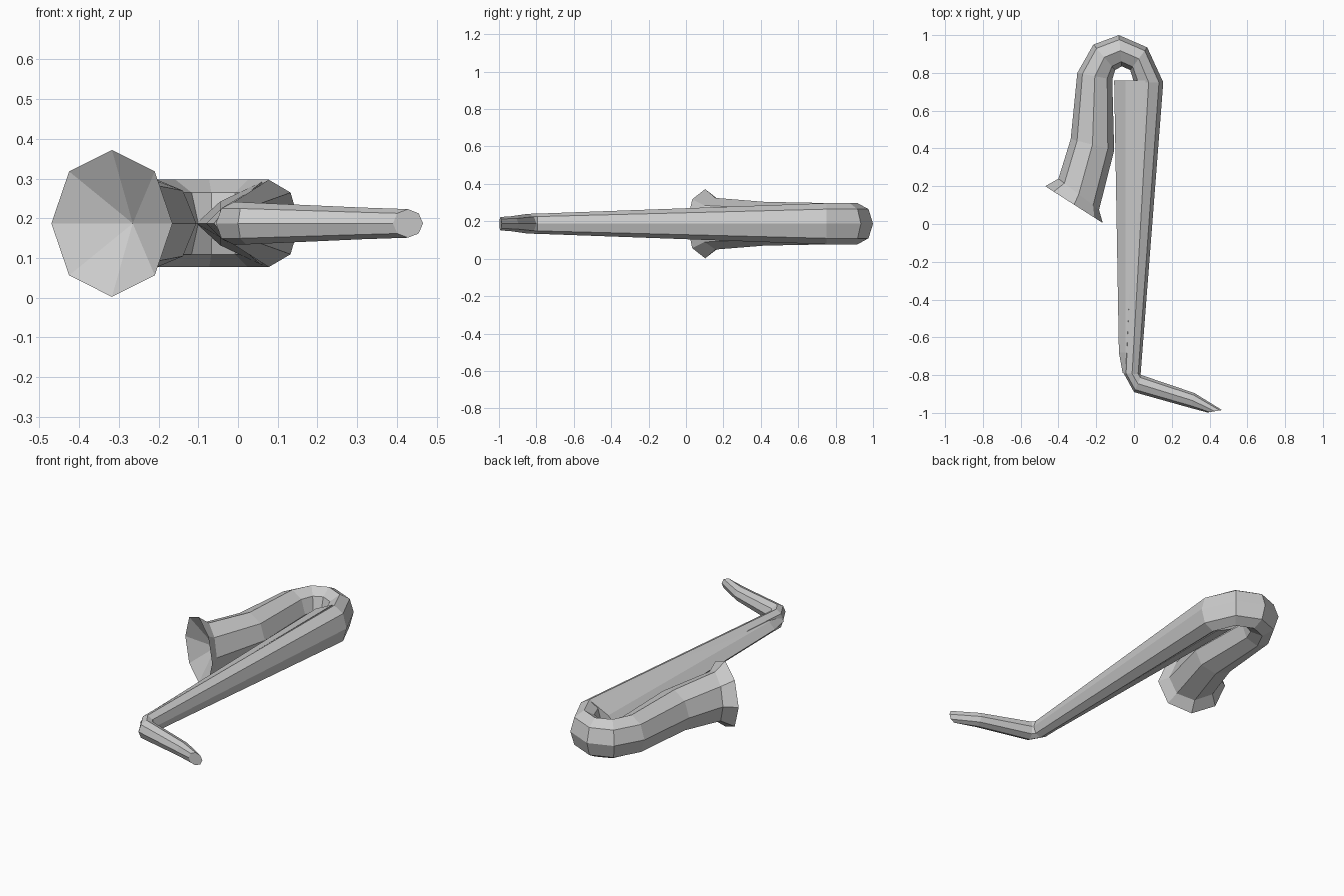
import bpy, bmesh, math
from mathutils import Vector

cube = bpy.data.objects.get("Cube")
if cube:
    bpy.data.objects.remove(cube)

MID_Z = 0.187
SIDES = 8

metal = bpy.data.materials.new("grey_metal")
metal.use_nodes = True
GREY = (0.6, 0.6, 0.6, 1)
metal.diffuse_color = GREY
metal.node_tree.nodes["Principled BSDF"].inputs["Base Color"].default_value = GREY


def finish(bm, name):
    bmesh.ops.recalc_face_normals(bm, faces=bm.faces)
    mesh = bpy.data.meshes.new(name)
    bm.to_mesh(mesh)
    bm.free()
    mesh.materials.append(metal)
    obj = bpy.data.objects.new(name, mesh)
    bpy.context.collection.objects.link(obj)
    return obj


def ring(bm, outer, inner, rise):
    """Octagon spanning two plan points, with a given half height."""
    a, b = Vector((*outer, MID_Z)), Vector((*inner, MID_Z))
    mid, half = (a + b) / 2, (a - b) / 2
    angles = [math.tau * i / SIDES for i in range(SIDES)]
    return [bm.verts.new(mid + half * math.cos(t) + Vector((0, 0, rise * math.sin(t))))
            for t in angles]


def bridge(bm, r1, r2):
    n = len(r1)
    for i in range(n):
        j = (i + 1) % n
        bm.faces.new((r1[i], r1[j], r2[j], r2[i]))


def tube(name, sections, bell_centre=None):
    bm = bmesh.new()
    rings = [ring(bm, *s) for s in sections]
    for r1, r2 in zip(rings, rings[1:]):
        bridge(bm, r1, r2)
    bm.faces.new(rings[0])
    if bell_centre:
        # Hollow of the bell: a fan sunk into the rim
        c = bm.verts.new((*bell_centre, MID_Z))
        last = rings[-1]
        for i in range(SIDES):
            bm.faces.new((last[i], last[(i + 1) % SIDES], c))
    else:
        bm.faces.new(rings[-1])
    return finish(bm, name)


# Mouthpiece and neck, from slanted tip to elbow
elbow = ((0.0, -0.89), (0.04, -0.8), 0.053)
tube("mouthpiece_neck", [
    ((0.39, -0.998), (0.466, -0.985), 0.036),
    ((0.3, -0.974), (0.32, -0.895), 0.04),
    elbow,
])

# Body: elbow, widening tube, bow and flared bell
tube("body_and_bell", [
    elbow,
    ((-0.055, -0.79), (0.035, -0.795), 0.054),
    ((0.0, 0.75), (0.155, 0.75), 0.11),
    ((-0.02, 0.815), (0.07, 0.935), 0.11),
    ((-0.065, 0.835), (-0.08, 1.0), 0.11),
    ((-0.1, 0.815), (-0.215, 0.95), 0.11),
    ((-0.115, 0.765), (-0.3, 0.8), 0.11),
    ((-0.105, 0.39), (-0.335, 0.45), 0.117),
    ((-0.185, 0.075), (-0.4, 0.24), 0.138),
    ((-0.165, 0.005), (-0.47, 0.2), 0.185),
], bell_centre=(-0.265, 0.18))

# Wedge-shaped fin along the inner side of the body
bm = bmesh.new()
fin = []
for y, apex, mid, mid_h, root, root_h in (
        (-0.79, -0.06, -0.045, 0.02, -0.01, 0.05),
        (-0.68, -0.08, -0.045, 0.035, 0.0, 0.056),
        (0.76, -0.105, -0.045, 0.055, 0.06, 0.105)):
    pts = [(apex, 0), (mid, mid_h), (root, root_h), (root, -root_h), (mid, -mid_h)]
    fin.append([bm.verts.new((x, y, MID_Z + h)) for x, h in pts])
for r1, r2 in zip(fin, fin[1:]):
    bridge(bm, r1, r2)
bm.faces.new(fin[0])
bm.faces.new(fin[-1])
finish(bm, "side_fin")
